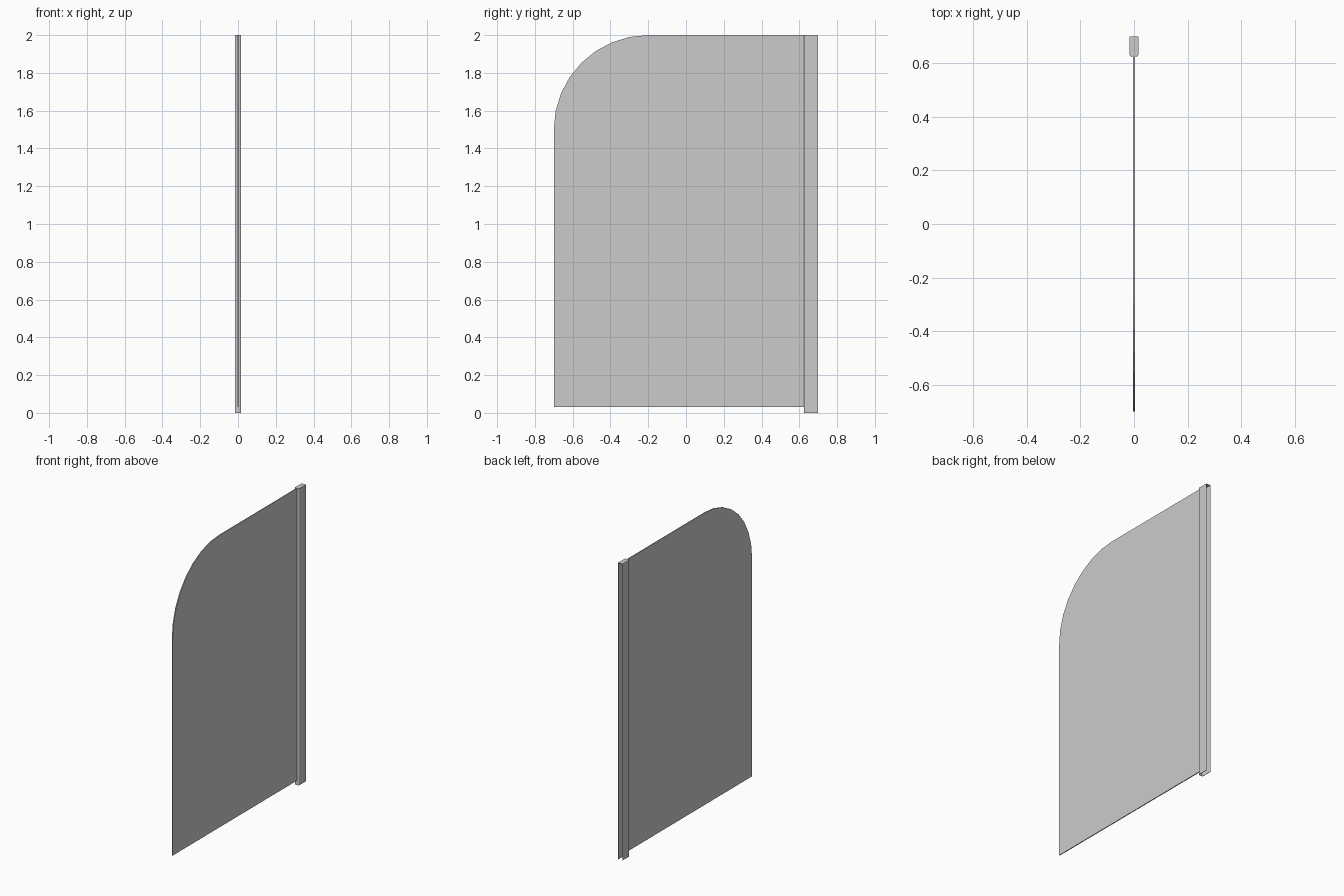
import bpy, bmesh
from math import sin, cos, pi

if "Cube" in bpy.data.objects:
    bpy.data.objects.remove(bpy.data.objects["Cube"])


def arc(cx, cy, r, a0, a1, n):
    return [(cx + r * cos(a0 + (a1 - a0) * i / n), cy + r * sin(a0 + (a1 - a0) * i / n))
            for i in range(n + 1)]


def extrude_profile(name, pts, direction):
    """Close a planar 3D profile and extrude it along a vector."""
    bm = bmesh.new()
    face = bm.faces.new([bm.verts.new(p) for p in pts])
    ext = bmesh.ops.extrude_face_region(bm, geom=[face])
    new = [g for g in ext["geom"] if isinstance(g, bmesh.types.BMVert)]
    bmesh.ops.translate(bm, verts=new, vec=direction)
    bmesh.ops.recalc_face_normals(bm, faces=bm.faces)
    me = bpy.data.meshes.new(name)
    bm.to_mesh(me)
    bm.free()
    ob = bpy.data.objects.new(name, me)
    bpy.context.collection.objects.link(ob)
    return ob


def u_half(hw, front, r, back):
    """Right half of a U outline, from the front centre to the back."""
    return arc(hw - r, front + r, r, -pi / 2, 0, 3) + [(hw, back)]


def mirror_x(pts):
    return [(-x, y) for x, y in reversed(pts)]


HEIGHT, FRONT, BACK, HALF, WALL = 2.0, 0.625, 0.70, 0.0165, 0.002

# Glass sheet with one large rounded top corner
T = 0.006
sheet = [(0.64, 0.03), (0.64, HEIGHT - WALL), (0.62, HEIGHT)]
sheet += arc(-0.2, 1.5, 0.5, pi / 2, pi, 8) + [(-0.7, 0.03)]
extrude_profile("screen_panel", [(-T / 2, y, z) for y, z in sheet], (T, 0, 0))

# Wall channel: U section, open at the back and bottom
outer = u_half(HALF, FRONT, 0.008, BACK)
inner = u_half(HALF - WALL, FRONT + WALL, 0.006, BACK)
section = mirror_x(outer) + outer + list(reversed(inner)) + list(reversed(mirror_x(inner)))
extrude_profile("wall_channel", [(x, y, 0) for x, y in section], (0, 0, HEIGHT - WALL))

# Thin cap closing the channel top
cap = mirror_x(outer) + outer
extrude_profile("channel_cap", [(x, y, HEIGHT - WALL) for x, y in cap], (0, 0, WALL))
